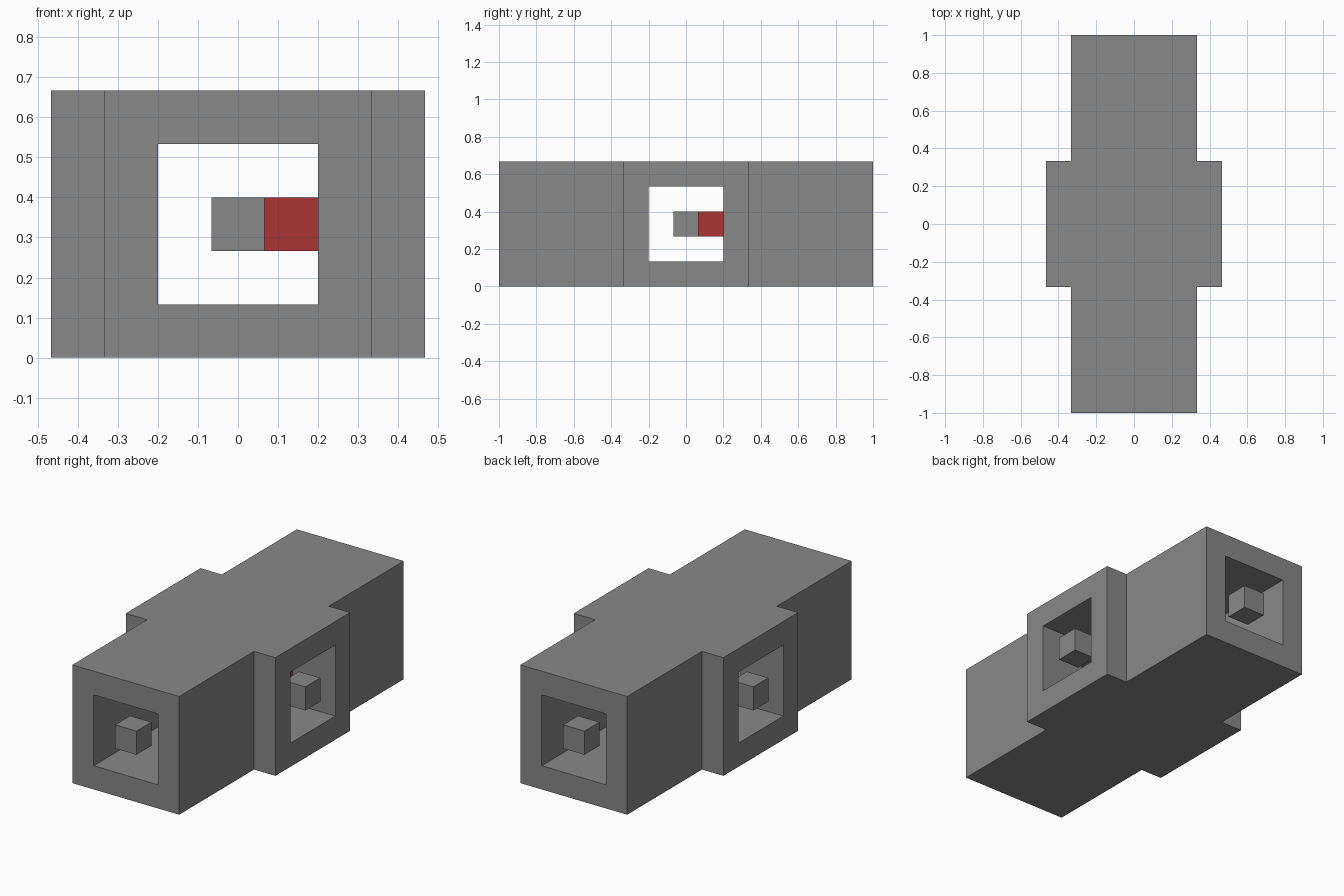
import bpy
import bmesh

U = 1 / 15          # half of one block
BLOCK = 2 * U

if "Cube" in bpy.data.objects:
    bpy.data.objects.remove(bpy.data.objects["Cube"], do_unlink=True)


def make_material(name, color):
    mat = bpy.data.materials.new(name)
    mat.use_nodes = True
    mat.diffuse_color = color
    mat.node_tree.nodes["Principled BSDF"].inputs["Base Color"].default_value = color
    return mat


def add_object(name, bm, mat):
    bmesh.ops.recalc_face_normals(bm, faces=bm.faces)
    mesh = bpy.data.meshes.new(name)
    bm.to_mesh(mesh)
    bm.free()
    mesh.materials.append(mat)
    obj = bpy.data.objects.new(name, mesh)
    bpy.context.collection.objects.link(obj)
    return obj


def cross_prism(name, reach_x, reach_y, half, bottom, top, mat):
    """Plus-shaped outline extruded upward."""
    corner = [(reach_x, -half), (reach_x, half), (half, half), (half, reach_y)]
    outline = corner + [(-x, y) for x, y in reversed(corner[1:])]
    outline += [(-reach_x, -half), (-half, -half), (-half, -reach_y),
                (half, -reach_y), (half, -half)]
    bm = bmesh.new()
    face = bm.faces.new([bm.verts.new((x * U, y * U, bottom * U)) for x, y in outline])
    side = bmesh.ops.extrude_face_region(bm, geom=[face])["geom"]
    verts = [v for v in side if isinstance(v, bmesh.types.BMVert)]
    bmesh.ops.translate(bm, verts=verts, vec=(0, 0, (top - bottom) * U))
    return add_object(name, bm, mat)


def block(name, x, y, mat):
    bm = bmesh.new()
    bmesh.ops.create_cube(bm, size=BLOCK)
    bmesh.ops.translate(bm, verts=bm.verts, vec=(x * U, y * U, 5 * U))
    return add_object(name, bm, mat)


gray = make_material("stone gray", (0.246, 0.246, 0.246, 1))
red = make_material("signal red", (0.402, 0.033, 0.033, 1))

# Cross-shaped shell with two crossing square tunnels
shell = cross_prism("shell", 7, 15, 5, 0, 10, gray)
cutter = cross_prism("tunnel_cutter", 9, 17, 3, 2, 8, gray)
cutter.hide_render = True
cut = shell.modifiers.new("tunnels", "BOOLEAN")
cut.operation = "DIFFERENCE"
cut.solver = "EXACT"
cut.object = cutter
bpy.context.view_layer.objects.active = shell
bpy.ops.object.modifier_apply(modifier=cut.name)
bpy.data.objects.remove(cutter, do_unlink=True)

# Small blocks flush with each tunnel mouth
for sign, end, flank in ((-1, "front", "right"), (1, "back", "left")):
    block(end + "_block", 0, sign * 14, gray)
    block(flank + "_block", sign * 6, 0, gray)

# Red block inside the crossing
block("inner_red_block", 2, 2, red)
